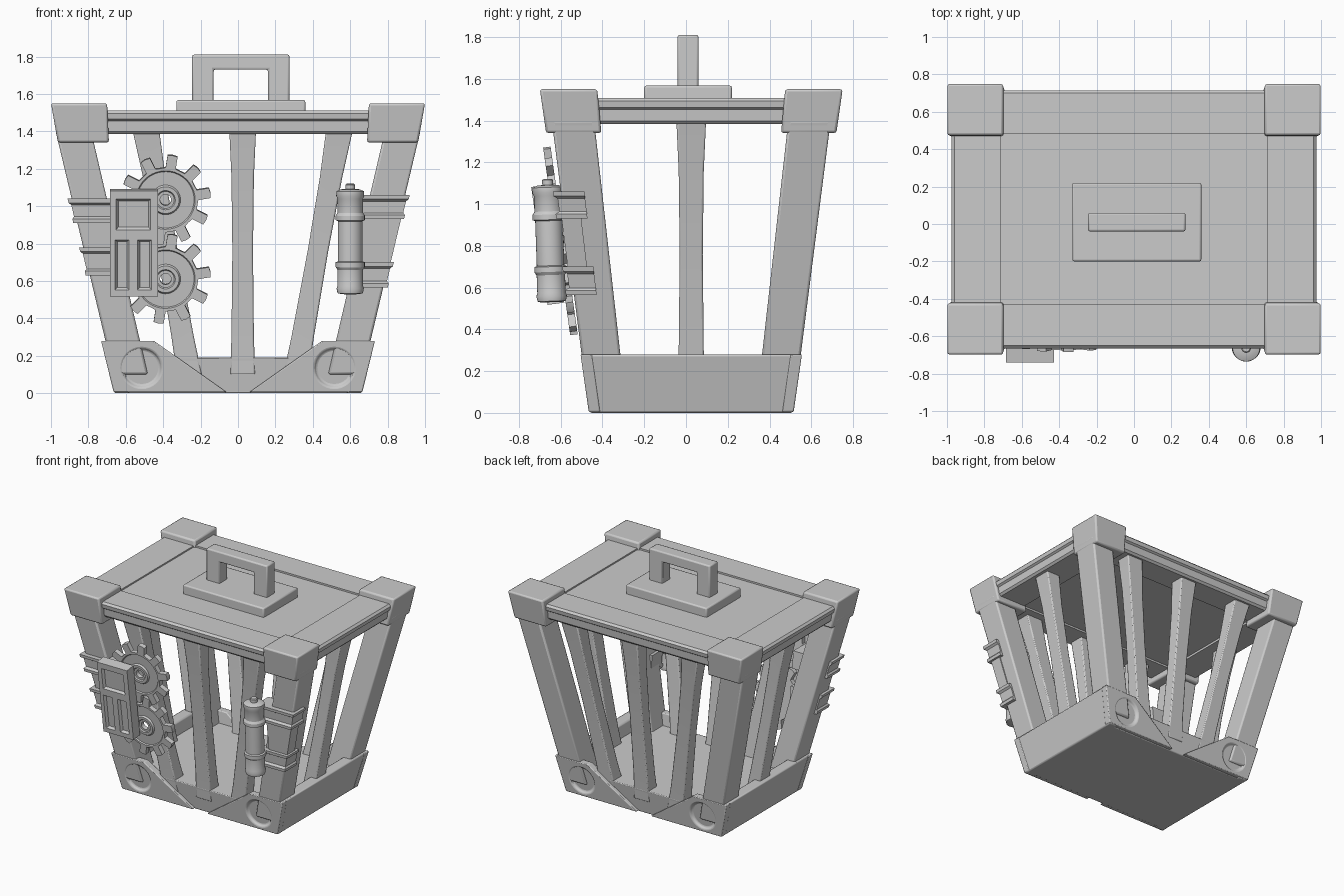
import bpy, bmesh
from math import sin, cos, pi, radians

if "Cube" in bpy.data.objects:
    bpy.data.objects.remove(bpy.data.objects["Cube"])

CY = 0.025          # depth centre of the cage
TILT = radians(8)   # outward lean of the front and back


def make(name, verts, faces, bevel=0.0, loc=(0, 0, 0), rot=(0, 0, 0)):
    bm = bmesh.new()
    vs = [bm.verts.new(v) for v in verts]
    for f in faces:
        bm.faces.new([vs[i] for i in f])
    bmesh.ops.recalc_face_normals(bm, faces=bm.faces)
    me = bpy.data.meshes.new(name)
    bm.to_mesh(me)
    bm.free()
    ob = bpy.data.objects.new(name, me)
    bpy.context.collection.objects.link(ob)
    ob.location, ob.rotation_euler = loc, rot
    if bevel:
        add_bevel(ob, bevel)
    return ob


def add_bevel(ob, width):
    m = ob.modifiers.new("bevel", 'BEVEL')
    m.width, m.segments, m.limit_method = width, 2, 'ANGLE'
    m.angle_limit = radians(35)


def stitch(name, rings, closed=False, **kw):
    """Skin equal-length rings of points; cap the ends unless closed."""
    n, k = len(rings[0]), len(rings)
    verts = [p for r in rings for p in r]
    faces = []
    for a in range(k if closed else k - 1):
        b = (a + 1) % k
        for i in range(n):
            j = (i + 1) % n
            faces.append((a * n + i, a * n + j, b * n + j, b * n + i))
    if not closed:
        faces += [tuple(range(n)), tuple(range((k - 1) * n, k * n))]
    return make(name, verts, faces, **kw)


def loft(name, rects, sx=1, sy=1, cy=CY, **kw):
    """Stack of rectangles (z, x0, x1, y0, y1), mirrored by sx and sy."""
    return stitch(name, [[(sx * x, cy + sy * y, z) for x, y in
                          ((x0, y0), (x1, y0), (x1, y1), (x0, y1))]
                         for z, x0, x1, y0, y1 in rects], **kw)


def circle(r, h, n=32):
    return [(r * cos(2 * pi * i / n), r * sin(2 * pi * i / n), h) for i in range(n)]


def cut(ob, cutter):
    bpy.context.view_layer.update()
    m = ob.modifiers.new("cut", 'BOOLEAN')
    m.object, m.operation, m.solver = cutter, 'DIFFERENCE', 'EXACT'
    bpy.context.view_layer.objects.active = ob
    bpy.ops.object.modifier_apply(modifier=m.name)
    bpy.data.objects.remove(cutter)


# Base tray: floor and raised side walls
loft("base_floor", [(0, -.65, .65, -.46, .46), (.19, -.69, .69, -.49, .49)], bevel=.006)
for s in (-1, 1):
    loft("base_side_wall", [(0, .58, .66, -.485, .485), (.28, .64, .73, -.525, .525)],
         sx=s, bevel=.01)

# Sloped corner plates with round dishes on front and back
for sx in (-1, 1):
    for sy in (-1, 1):
        outline = [(.665, .005), (.06, .005), (.45, .28), (.732, .28)]
        rings = [[(sx * x, CY + sy * (d + .143 * z), z) for x, z in outline]
                 for d in (.435, .49)]
        plate = stitch("base_corner_plate", rings)
        rot = (pi / 2 + TILT, 0, 0 if sy < 0 else pi)
        dish = stitch("dish_cutter", [circle(.095, -.018), circle(.118, .012)],
                      loc=(sx * .515, CY + sy * .509, .135), rot=rot)
        cut(plate, dish)
        add_bevel(plate, .006)

# Corner legs and corner caps
for sx in (-1, 1):
    for sy in (-1, 1):
        loft("corner_leg", [(.1, .482, .666, .319, .502), (1.4, .785, .975, .465, .668)],
             sx=sx, sy=sy, bevel=.012)
        loft("corner_cap", [(1.34, .69, .963, .43, .695), (1.55, .70, 1.0, .45, .725)],
             sx=sx, sy=sy, bevel=.012)


# Cage bars, slightly flared at both ends
def bar(name, p0, p1, w, d):
    rings = []
    for t, f in ((0, 1.12), (.15, 1.0), (.5, .92), (.8, 1.0), (1, 1.2)):
        x, y = p0[0] + (p1[0] - p0[0]) * t, p0[1] + (p1[1] - p0[1]) * t
        rings.append((.1 + 1.32 * t, x - w * f, x + w * f, y - d * f, y + d * f))
    loft(name, rings, bevel=.008)


for s in (-1, 1):
    for k in (-1, 0, 1):
        bar("front_bar" if s < 0 else "back_bar",
            (.025 + k * .285, s * .425), (.025 + k * .52, s * .58), .06, .05)
    bar("side_bar", (s * .61, 0), (s * .86, 0), .05, .06)

# Lid: stepped rails and centre panel
steps = ((1.385, .65), (1.40, .665), (1.455, .67), (1.465, .685), (1.495, .69), (1.51, .675))
for s in (-1, 1):
    loft("lid_long_rail", [(z, -.72, .72, .455, y) for z, y in steps], sy=s)
    loft("lid_side_rail", [(z - .002, .71, y + .285, -.47, .47) for z, y in steps], sx=s)
loft("lid_panel", [(1.40, -.73, .73, -.47, .47), (1.497, -.73, .73, -.47, .47)])

# Lid handle
loft("handle_plate", [(1.48, -.33, .36, -.2, .22), (1.567, -.33, .36, -.2, .22)],
     cy=0, bevel=.01)
u = [(-.245, 1.55), (-.245, 1.81), (.275, 1.81), (.275, 1.55),
     (.16, 1.55), (.16, 1.73), (-.13, 1.73), (-.13, 1.55)]
stitch("handle", [[(x, y, z) for x, z in u] for y in (-.04, .06)], bevel=.01)


# Gears leaning with the front
def gear(z, y):
    n, ang, out = 10, [], []
    for t in range(n):
        for a, r in ((-.5, .172), (-.25, .175), (-.18, .24), (0, .243), (.18, .24), (.25, .175)):
            ang.append(radians(81) + 2 * pi * (t + a) / n)
            out.append(r)

    def ring(r, h):
        return [((q if r is None else r) * cos(a), (q if r is None else r) * sin(a), h)
                for q, a in zip(out, ang)]
    spec = ((None, -.018), (None, .018), (.158, .018), (.152, .010), (.08, .010),
            (.072, .022), (.052, .022), (.046, .014), (.03, .014), (.03, -.018))
    stitch("gear", [ring(r, h) for r, h in spec], closed=True,
           loc=(-.387, y, z), rot=(pi / 2 + TILT, 0, 0))


gear(1.035, -.633)
gear(.612, -.57)

# Gear box with recessed panels
box = loft("gear_box", [(-.285, -.128, .128, -.04, .04), (.285, -.128, .128, -.04, .04)],
           cy=0, loc=(-.557, -.662, .805), rot=(TILT, 0, 0))
for x0, x1, z0, z1 in ((-.095, .09, .075, .24), (-.1, -.025, -.25, .02), (.02, .095, -.25, .02)):
    g = .012
    rings = [[(x0 - e, y, z0 - e), (x1 + e, y, z0 - e), (x1 + e, y, z1 + e), (x0 - e, y, z1 + e)]
             for y, e in ((-.022, -g), (-.05, g * .6))]
    cut(box, stitch("panel_cutter", rings, loc=box.location, rot=box.rotation_euler))
add_bevel(box, .005)


# Straps wrapped round the front legs
def strap(name, sx, z0, z1, x_in, y_in, lip, mid):
    rings = []
    for z, o in ((z0, lip), (z0 + .022, lip), (z0 + .034, mid),
                 (z1 - .034, mid), (z1 - .022, lip), (z1, lip)):
        rings.append((z, x_in, .975 - (1.4 - z) * .2375 + o,
                      y_in - (1.0 - z) * .12, .668 - (1.4 - z) * .1275 + o * 1.6))
    loft(name, rings, sx=sx, sy=-1)


for z0, z1 in ((.91, 1.04), (.63, .78)):
    strap("gear_box_strap", -1, z0, z1, .58, .50, .022, .010)
for z0, z1 in ((.93, 1.06), (.565, .70)):
    strap("canister_strap", 1, z0, z1, .60, .505, .024, .012)
strap("canister_back_plate", 1, .58, 1.05, .66, .535, .008, .008)

# Canister on the right leg
profile = ((.53, .05), (.535, .068), (.56, .073), (.575, .068), (.66, .068), (.675, .078),
           (.70, .078), (.705, .066), (.92, .066), (.925, .078), (.95, .078), (.965, .068),
           (1.04, .068), (1.055, .075), (1.08, .073), (1.09, .05), (1.092, .026),
           (1.115, .026), (1.12, .02))
stitch("canister", [circle(r, z - .8) for z, r in profile],
       loc=(.6, -.652, .8), rot=(radians(2), 0, 0))

# Shading
bpy.ops.object.select_all(action='SELECT')
bpy.context.view_layer.objects.active = box
bpy.ops.object.shade_smooth_by_angle(angle=radians(30))
